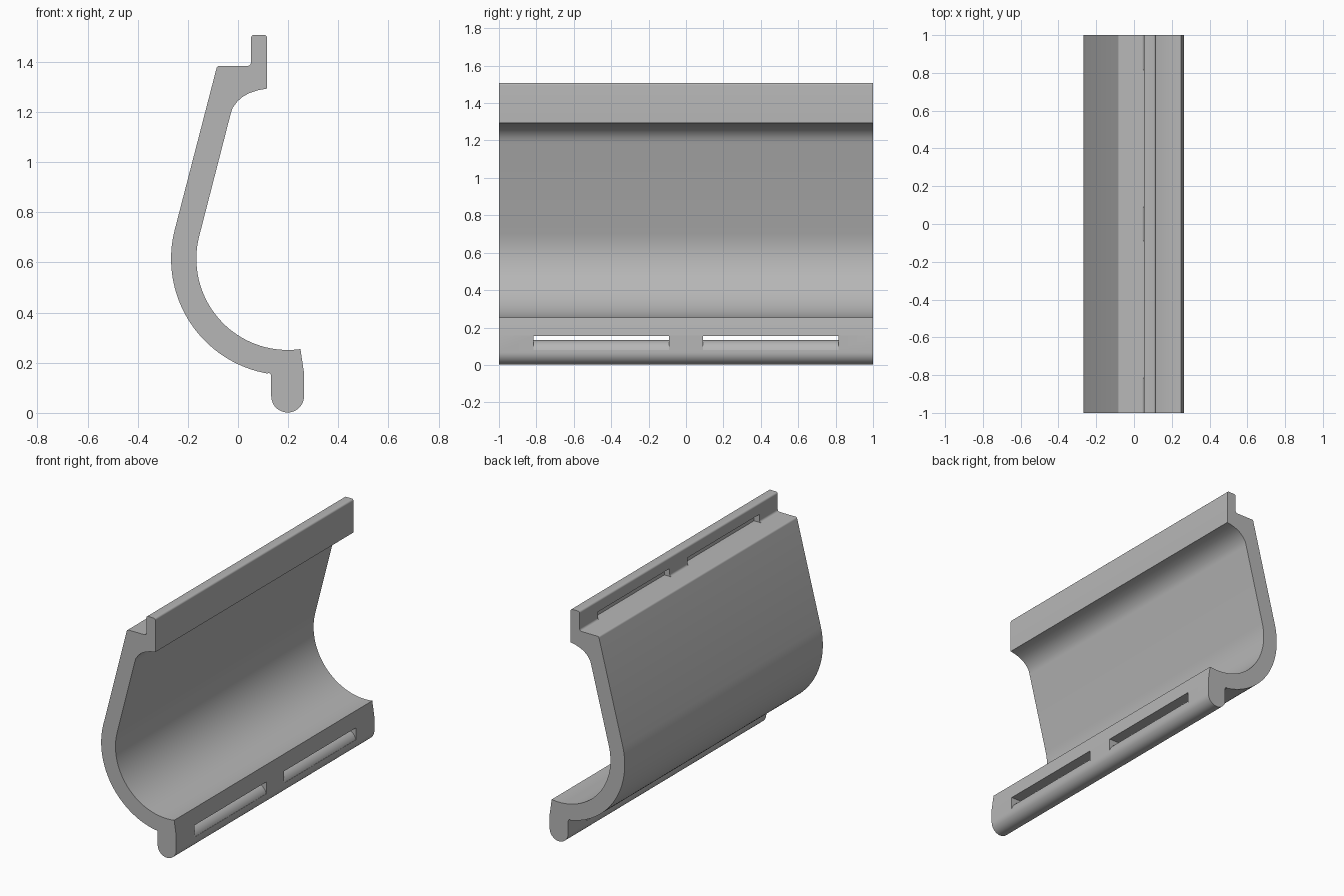
import bpy, bmesh
from math import sin, cos, radians

cube = bpy.data.objects.get("Cube")
if cube:
    bpy.data.objects.remove(cube, do_unlink=True)

grey = bpy.data.materials.new("light grey")
grey.use_nodes = True
color = (0.47, 0.47, 0.47, 1)
grey.diffuse_color = color
grey.node_tree.nodes["Principled BSDF"].inputs["Base Color"].default_value = color


def arc(cx, cz, r, start, end, n):
    """Points on a circle from start to end, in degrees."""
    angles = [radians(start + (end - start) * i / n) for i in range(n + 1)]
    return [(cx + r * cos(a), cz + r * sin(a)) for a in angles]


def extrude(name, profile, y0, y1):
    """Prism with an x-z profile running from y0 to y1."""
    bm = bmesh.new()
    face = bm.faces.new([bm.verts.new((x, y0, z)) for x, z in profile])
    moved = bmesh.ops.extrude_face_region(bm, geom=[face])["geom"]
    verts = [v for v in moved if isinstance(v, bmesh.types.BMVert)]
    bmesh.ops.translate(bm, verts=verts, vec=(0, y1 - y0, 0))
    bmesh.ops.recalc_face_normals(bm, faces=bm.faces)
    mesh = bpy.data.meshes.new(name)
    bm.to_mesh(mesh)
    bm.free()
    mesh.materials.append(grey)
    obj = bpy.data.objects.new(name, mesh)
    bpy.context.collection.objects.link(obj)
    return obj


# Shared centres: the big curve of the shell and the round bead below it
CX, CZ = 0.198, 0.615
BEAD_Z, BEAD_R = 0.067, 0.0655
LEAN = 14.2

# Closed outline: bead, flange, inner curve, throat, lip, shoulder, outer curve
profile = arc(CX, BEAD_Z, BEAD_R, 180, 360, 24)
profile += [(0.2635, 0.158), (0.249, 0.2547)]
profile += arc(CX, CZ, 0.364, -83, -180 - LEAN, 36)
profile += [(-0.03, 1.19), (-0.022, 1.216), (-0.002, 1.243), (0.02, 1.262),
            (0.046, 1.276), (0.08, 1.287), (0.116, 1.294)]
profile += arc(0.104, 1.496, 0.012, 0, 90, 5)
profile += arc(0.064, 1.496, 0.012, 90, 180, 5)
profile += arc(0.038, 1.398, 0.014, 0, -90, 5)
profile += arc(-0.074, 1.372, 0.012, 90, 180 - LEAN, 4)
profile += arc(CX, CZ, 0.465, -180 - LEAN, -100, 36)
profile += arc(0.1185, 0.146, 0.014, 75, 0, 5)
panel = extrude("curved_panel", profile, -1, 1)

# Lower slots pass over a round bar; upper slots are pockets in the lip
lower_slot = [(0.32, 0.156), (0.1, 0.156), (0.1, 0.08)]
lower_slot += arc(CX, BEAD_Z, BEAD_R, 168, 12, 20) + [(0.32, 0.08)]
upper_slot = [(0.03, 1.3842), (0.09, 1.3842), (0.09, 1.435), (0.03, 1.435)]

bpy.context.view_layer.objects.active = panel
for side in (-1, 1):
    for shape in (lower_slot, upper_slot):
        cutter = extrude("slot_cutter", shape, side * 0.09, side * 0.815)
        cutter.hide_render = True
        cut = panel.modifiers.new("slot", "BOOLEAN")
        cut.operation = "DIFFERENCE"
        cut.solver = "EXACT"
        cut.object = cutter
        bpy.ops.object.modifier_apply(modifier=cut.name)
        bpy.data.objects.remove(cutter, do_unlink=True)

panel.select_set(True)
bpy.ops.object.shade_smooth_by_angle(angle=radians(25))
